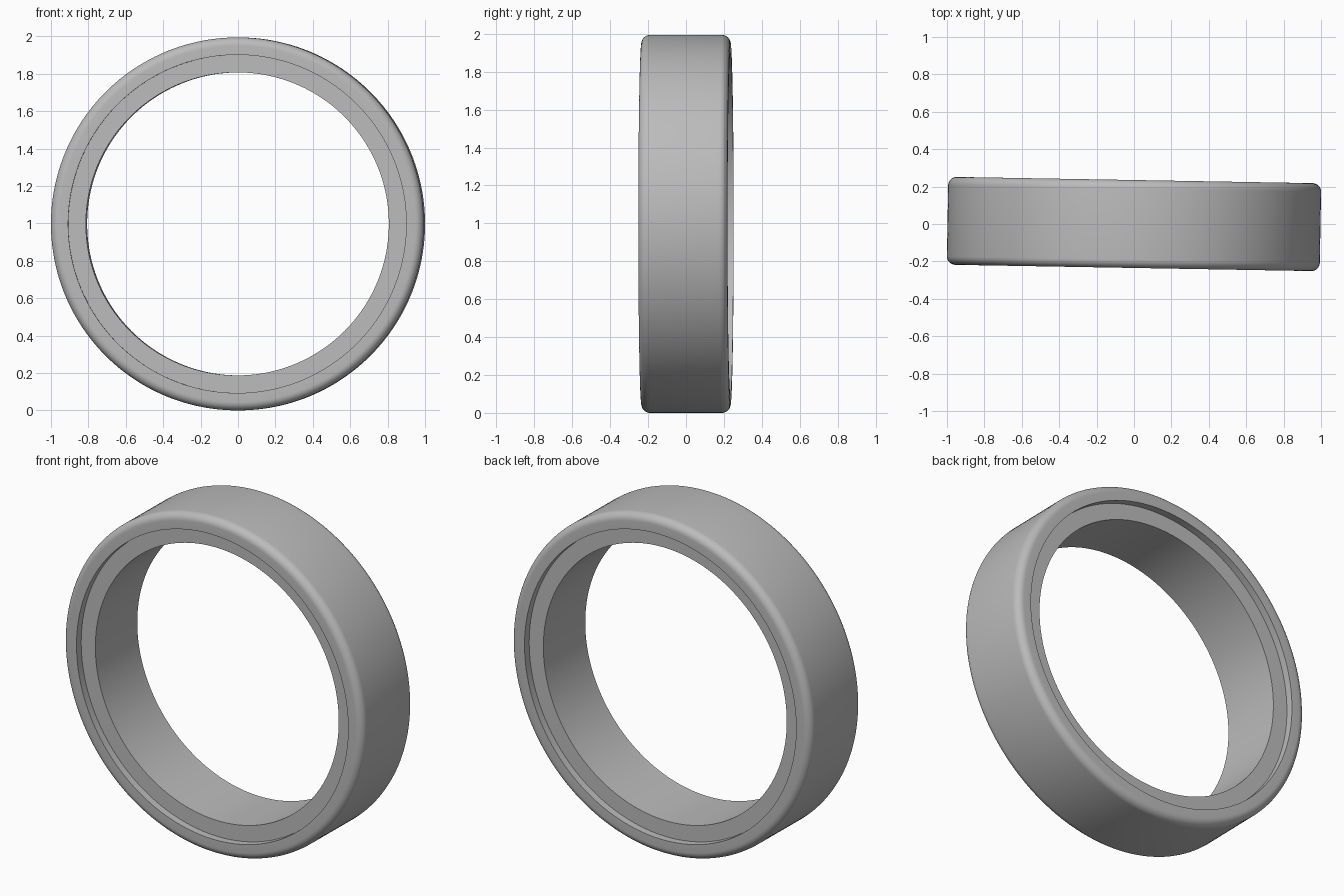
import bpy, bmesh, math

cube = bpy.data.objects.get("Cube")
if cube:
    bpy.data.objects.remove(cube)

OUTER, STEP, BORE = 0.997, 0.904, 0.81   # radii
HALF, RECESS, FILLET = 0.235, 0.043, 0.045
SEGMENTS = 192

# Half of the cross-section as (radius, y): bore, recessed lip, face, rounded rim
half = [(BORE, HALF - RECESS), (STEP, HALF - RECESS), (STEP, HALF)]
for i in range(9):
    a = math.radians(90 * (1 - i / 8))
    half.append((OUTER - FILLET + FILLET * math.cos(a),
                 HALF - FILLET + FILLET * math.sin(a)))
profile = half + [(r, -y) for r, y in reversed(half)]

# Spin the closed section around the y axis
bm = bmesh.new()
verts = [bm.verts.new((r, y, 0)) for r, y in profile]
edges = [bm.edges.new((v, verts[i - 1])) for i, v in enumerate(verts)]
bmesh.ops.spin(bm, geom=verts + edges, cent=(0, 0, 0), axis=(0, 1, 0),
               angle=math.tau, steps=SEGMENTS, use_merge=True)
bmesh.ops.remove_doubles(bm, verts=bm.verts[:], dist=1e-5)
bmesh.ops.recalc_face_normals(bm, faces=bm.faces[:])
mesh = bpy.data.meshes.new("ring_band")
bm.to_mesh(mesh)
bm.free()

# Single grey material
grey = bpy.data.materials.new("plain_grey")
grey.use_nodes = True
colour = (0.5, 0.5, 0.5, 1)
grey.diffuse_color = colour
grey.node_tree.nodes["Principled BSDF"].inputs["Base Color"].default_value = colour
mesh.materials.append(grey)

# Upright ring, turned very slightly about the vertical
ring = bpy.data.objects.new("ring_band", mesh)
bpy.context.collection.objects.link(ring)
ring.location.z = OUTER
ring.rotation_euler.z = math.radians(-1)
bpy.context.view_layer.objects.active = ring
ring.select_set(True)
bpy.ops.object.shade_smooth_by_angle(angle=math.radians(30))
